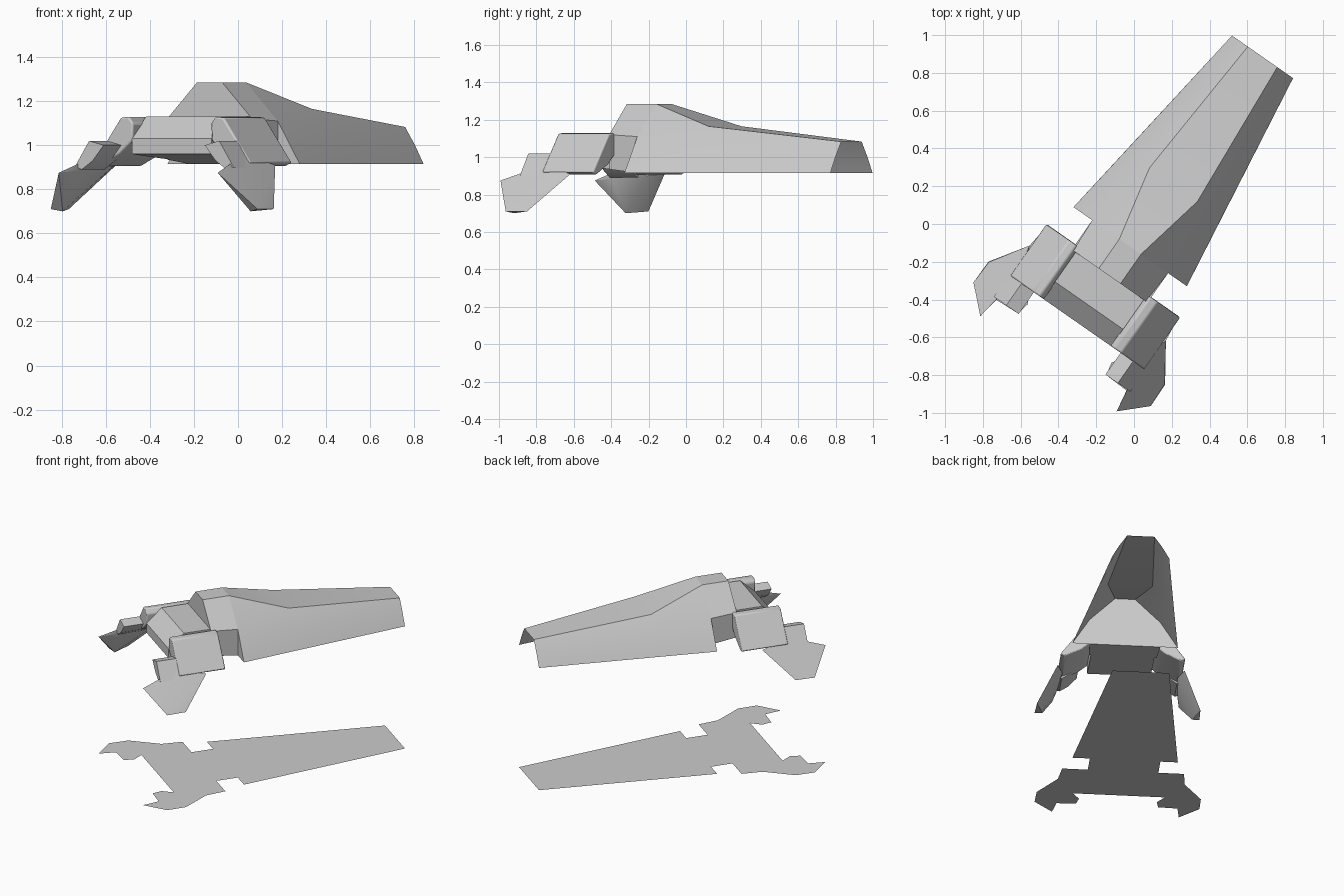
import bpy, bmesh
from math import radians
from mathutils import Matrix

if "Cube" in bpy.data.objects:
    bpy.data.objects.remove(bpy.data.objects["Cube"], do_unlink=True)

# The craft is turned about the vertical axis; parts are built along local y
PLACE = Matrix.Rotation(radians(-34.9), 4, "Z") @ Matrix.Translation((0.052, 0, 0))

grey = bpy.data.materials.new("hull_grey")
grey.use_nodes = True
COLOUR = (0.6, 0.6, 0.6, 1)
grey.diffuse_color = COLOUR
grey.node_tree.nodes["Principled BSDF"].inputs["Base Color"].default_value = COLOUR


def finish(name, bm, smooth=40, bevel=0):
    mesh = bpy.data.meshes.new(name)
    bm.transform(PLACE)
    bm.to_mesh(mesh)
    bm.free()
    mesh.materials.append(grey)
    ob = bpy.data.objects.new(name, mesh)
    bpy.context.collection.objects.link(ob)
    if bevel:
        mod = ob.modifiers.new("soft_edges", "BEVEL")
        mod.width, mod.segments = bevel, 2
    if smooth:
        bpy.ops.object.select_all(action="DESELECT")
        ob.select_set(True)
        bpy.context.view_layer.objects.active = ob
        bpy.ops.object.shade_smooth_by_angle(angle=radians(smooth))
    return ob


def mirrored(half):
    return half + [(-x, z) for x, z in reversed(half)]


def loft(stations, closed=True, caps=(True, True)):
    """Skin cross-sections (y, [(x, z), ...]) ordered front to back."""
    bm = bmesh.new()
    rings = [[bm.verts.new((x, y, z)) for x, z in sec] for y, sec in stations]
    n = len(rings[0])
    for a, b in zip(rings, rings[1:]):
        for i in range(n if closed else n - 1):
            j = (i + 1) % n
            bm.faces.new((a[i], a[j], b[j], b[i]))
    for ring, cap in zip((rings[0], rings[-1]), caps):
        if cap:
            bm.faces.new(ring)
    bmesh.ops.recalc_face_normals(bm, faces=bm.faces)
    return bm


def hull(points):
    bm = bmesh.new()
    for p in points:
        bm.verts.new(p)
    bmesh.ops.convex_hull(bm, input=bm.verts)
    loose = [v for v in bm.verts if not v.link_faces]
    bmesh.ops.delete(bm, geom=loose, context="VERTS")
    bmesh.ops.recalc_face_normals(bm, faces=bm.faces)
    return bm


# Main body: long hollow shell, open underneath and at the tail
finish("main_hull", loft([
    (-0.11, mirrored([(0.366, 0.915), (0.245, 1.11), (0.07, 1.285)])),
    (0.29, mirrored([(0.31, 0.915), (0.24, 1.05), (0.155, 1.165)])),
    (1.115, mirrored([(0.197, 0.915), (0.15, 1.0), (0.095, 1.083)])),
], closed=False, caps=(True, False)))

# Raised neck and sloping nose
finish("neck", loft([
    (-0.3, mirrored([(0.235, 0.935), (0.235, 1.12), (0.07, 1.285)])),
    (-0.11, mirrored([(0.245, 0.915), (0.245, 1.11), (0.07, 1.285)])),
]))
finish("nose", loft([
    (-0.6, mirrored([(0.22, 0.96), (0.22, 1.03)])),
    (-0.49, mirrored([(0.22, 0.95), (0.22, 1.13)])),
    (-0.295, mirrored([(0.22, 0.935), (0.22, 1.13)])),
]), smooth=15)

# Shoulder pods and two-part claws on both sides
POD = [(0.215, 1.1), (0.24, 1.13), (0.285, 1.125), (0.435, 0.92),
       (0.4, 0.905), (0.29, 0.96), (0.22, 1.02)]
UPPER = [(0.28, 1.0), (0.36, 1.02), (0.44, 0.9), (0.4, 0.89), (0.34, 0.93)]
LOWER = [(0.44, -0.866, 0.875), (0.42, -0.746, 0.885), (0.572, -0.74, 0.71),
         (0.567, -0.604, 0.71), (0.52, -0.72, 0.7), (0.44, -0.41, 0.91),
         (0.4, -0.5, 0.9), (0.4, -0.6, 0.96)]
for side, label in ((1, "left"), (-1, "right")):
    pod = [(side * x, z) for x, z in POD]
    upper = [(side * x, z) for x, z in UPPER]
    finish(label + "_shoulder_pod", loft([(-0.6, pod), (-0.267, pod)]), bevel=0.008)
    finish(label + "_upper_claw", loft([(-0.74, upper), (-0.56, upper)]))
    finish(label + "_lower_claw", hull([(side * x, y, z) for x, y, z in LOWER]), smooth=30)

# Flat outline of the craft lying on the ground
OUTLINE = [(0.197, 1.115), (0.366, -0.11), (0.245, -0.11), (0.245, -0.265),
           (0.423, -0.265), (0.44, -0.41), (0.57, -0.604), (0.572, -0.74),
           (0.44, -0.866), (0.42, -0.746), (0.285, -0.74), (0.27, -0.67),
           (0.32, -0.6), (0.22, -0.6)]
bm = bmesh.new()
face = bm.faces.new([bm.verts.new((x, y, 0)) for x, y in mirrored(OUTLINE)])
face.normal_update()
if face.normal.z < 0:
    face.normal_flip()
bmesh.ops.triangulate(bm, faces=[face])
finish("ground_outline", bm, smooth=0)
